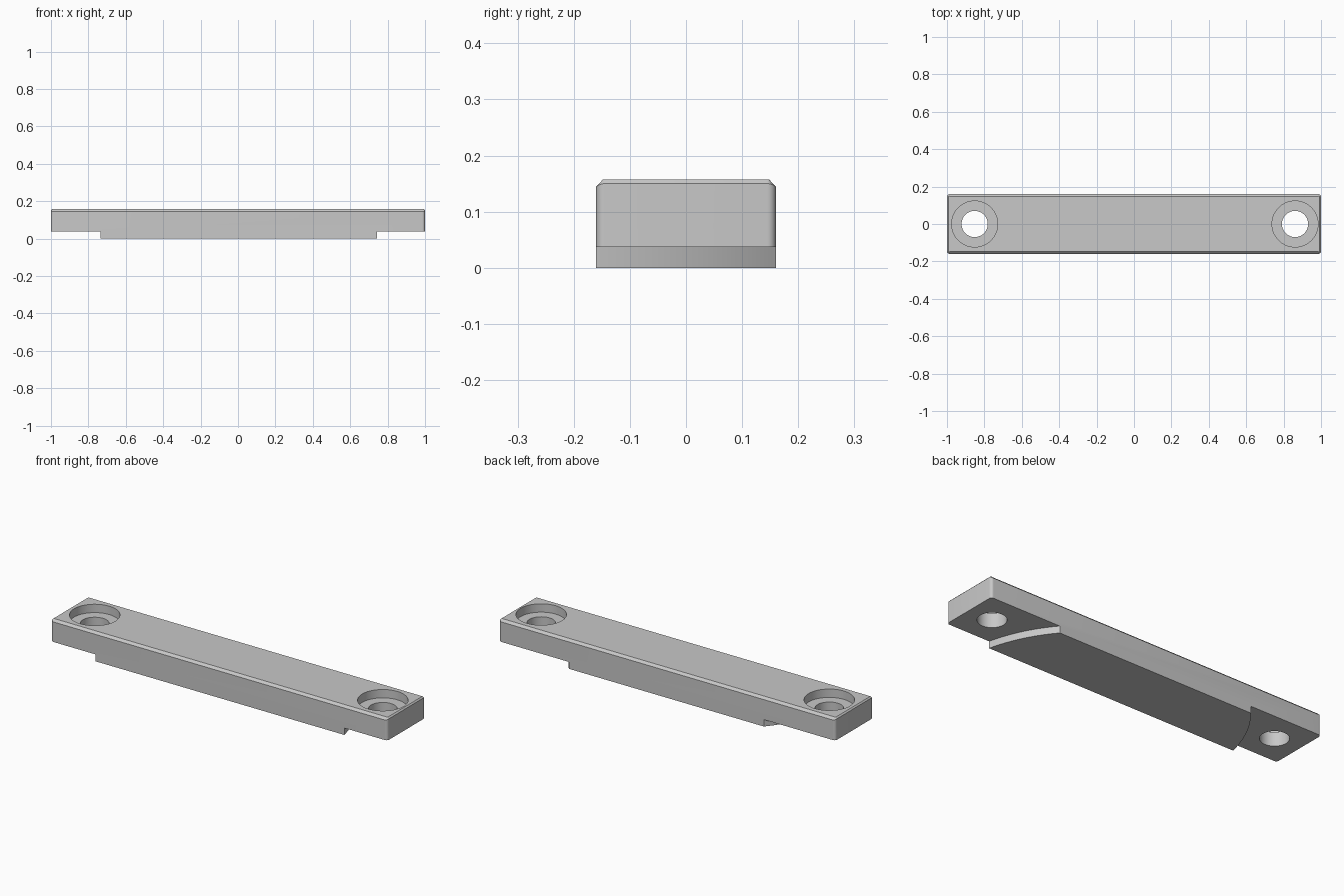
import bpy, bmesh, math

if "Cube" in bpy.data.objects:
    bpy.data.objects.remove(bpy.data.objects["Cube"])

HX, HY, TOP = 1.0, 0.16, 0.157      # half length, half width, height
FILLET = 0.015                      # vertical corner radius
CH_X, CH_Y = 0.007, 0.0125          # top chamfer on ends and on long sides
X0 = 0.0045                         # middle of the hole pattern
NOTCH_Z = 0.037                     # underside height of the end tabs
ARC_Y, ARC_R = -0.33, 0.759         # arc that ends the lower pad

grey = bpy.data.materials.new("light grey")
grey.diffuse_color = (0.58, 0.58, 0.58, 1)
grey.use_nodes = True
grey.node_tree.nodes["Principled BSDF"].inputs["Base Color"].default_value = grey.diffuse_color


def loft(name, rings):
    """Closed solid through rings of equal point count."""
    bm = bmesh.new()
    loops = [[bm.verts.new(p) for p in ring] for ring in rings]
    n = len(loops[0])
    for a, b in zip(loops, loops[1:]):
        for i in range(n):
            j = (i + 1) % n
            bm.faces.new((a[i], a[j], b[j], b[i]))
    bm.faces.new(loops[0][::-1])
    bm.faces.new(loops[-1])
    bmesh.ops.recalc_face_normals(bm, faces=bm.faces[:])
    me = bpy.data.meshes.new(name)
    bm.to_mesh(me)
    bm.free()
    ob = bpy.data.objects.new(name, me)
    bpy.context.collection.objects.link(ob)
    return ob


def prism(name, points, z0, z1):
    return loft(name, [[(x, y, z) for x, y in points] for z in (z0, z1)])


def circle(cx, r, n=64):
    return [(cx + r * math.cos(2 * math.pi * i / n),
             r * math.sin(2 * math.pi * i / n)) for i in range(n)]


def cut(target, cutter):
    cutter.hide_render = True
    mod = target.modifiers.new("cut", 'BOOLEAN')
    mod.operation = 'DIFFERENCE'
    mod.solver = 'EXACT'
    mod.object = cutter
    bpy.context.view_layer.objects.active = target
    bpy.ops.object.modifier_apply(modifier=mod.name)
    bpy.data.objects.remove(cutter)


# Bar with rounded vertical corners and a chamfered top edge
bottom, shoulder, top = [], [], []
for q, (sx, sy) in enumerate([(1, 1), (-1, 1), (-1, -1), (1, -1)]):
    for k in range(9):
        a = math.pi / 2 * (q + k / 8)
        c, s = math.cos(a), math.sin(a)
        cx, cy = sx * (HX - FILLET), sy * (HY - FILLET)
        x, y = cx + FILLET * c, cy + FILLET * s
        ch = CH_X * c * c + CH_Y * s * s
        bottom.append((x, y, 0))
        shoulder.append((x, y, TOP - ch))
        top.append((x - ch * c, y - ch * s, TOP))
bar = loft("mounting_bar", [bottom, shoulder, top])
bar.data.materials.append(grey)

for side in (-1, 1):
    # Raised end tab: notch under the bar with a curved inner wall
    arc = []
    for i in range(33):
        y = -0.22 + 0.44 * i / 32
        arc.append((X0 + side * math.sqrt(ARC_R ** 2 - (y - ARC_Y) ** 2), y))
    outline = arc + [(side * 1.2, 0.22), (side * 1.2, -0.22)]
    cut(bar, prism("notch_cutter", outline, -0.1, NOTCH_Z))
    # Counterbored screw hole
    hx = X0 + side * 0.8565
    cut(bar, prism("bore_cutter", circle(hx, 0.123), 0.112, 0.3))
    cut(bar, prism("hole_cutter", circle(hx, 0.07), -0.1, 0.3))

# Smooth curved walls, sharp edges kept
bpy.ops.object.select_all(action='DESELECT')
bar.select_set(True)
bpy.context.view_layer.objects.active = bar
bpy.ops.object.shade_smooth_by_angle(angle=math.radians(30))
